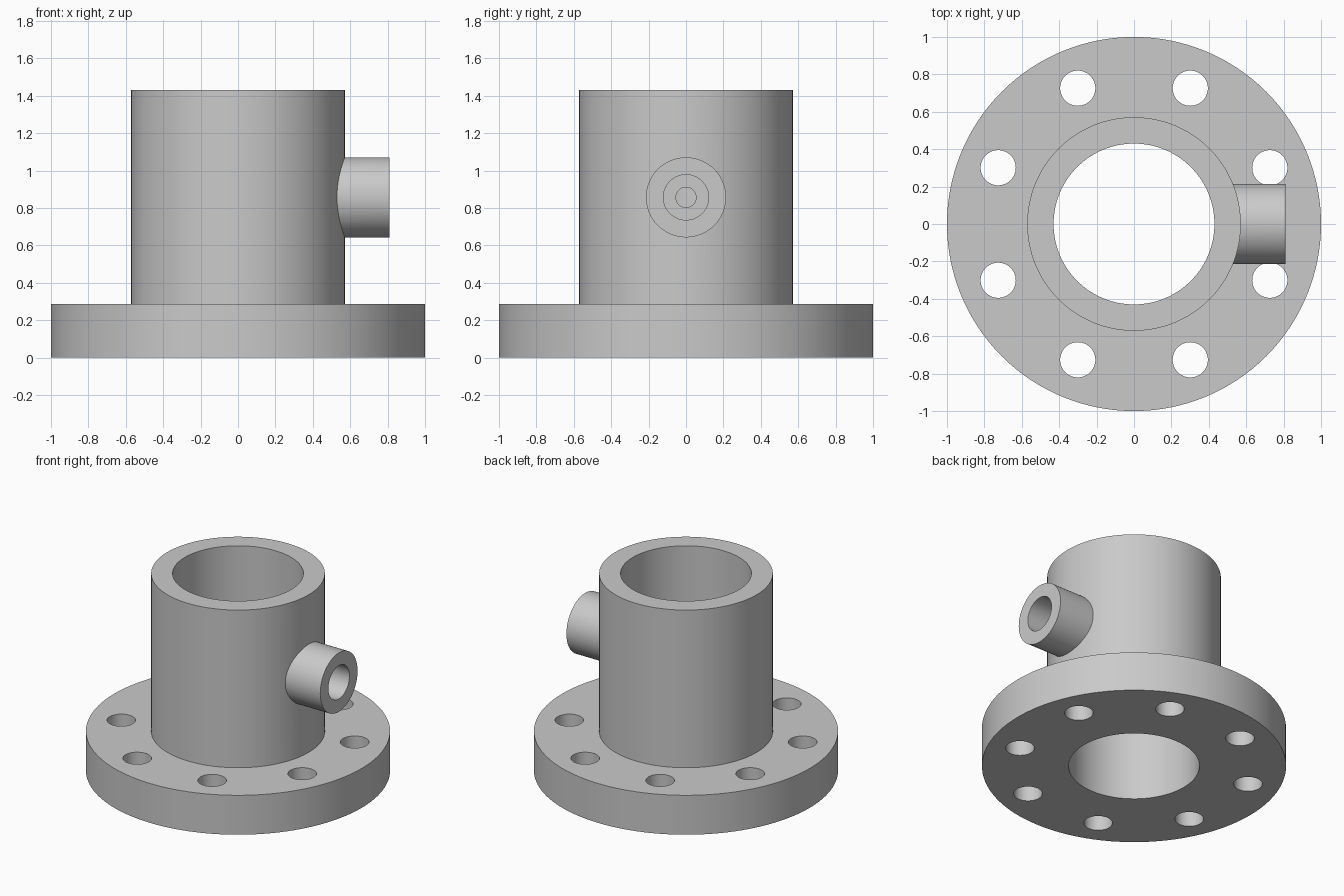
import bpy
import bmesh
import math
from mathutils import Matrix, Vector

cube = bpy.data.objects.get("Cube")
if cube:
    bpy.data.objects.remove(cube, do_unlink=True)

# Main sizes
FLANGE_R, FLANGE_H = 1.0, 0.286
TUBE_R, BORE_R, TOP = 0.571, 0.43, 1.43
PORT_Z, PORT_R, PORT_END = 0.857, 0.214, 0.81
COUNTERBORE_R, PILOT_R = 0.121, 0.054
BOLT_CIRCLE, BOLT_R, BOLTS = 0.786, 0.094, 8

steel = bpy.data.materials.new("grey metal")
steel.use_nodes = True
grey = (0.59, 0.59, 0.59, 1)
steel.diffuse_color = grey
steel.node_tree.nodes["Principled BSDF"].inputs["Base Color"].default_value = grey


def make_object(name, bm):
    mesh = bpy.data.meshes.new(name)
    bmesh.ops.recalc_face_normals(bm, faces=bm.faces)
    bm.to_mesh(mesh)
    bm.free()
    mesh.materials.append(steel)
    obj = bpy.data.objects.new(name, mesh)
    bpy.context.collection.objects.link(obj)
    return obj


def lathe(name, profile, steps=128):
    """Revolve a closed (radius, height) profile around z."""
    bm = bmesh.new()
    verts = [bm.verts.new((r, 0, z)) for r, z in profile]
    edges = [bm.edges.new((a, b)) for a, b in zip(verts, verts[1:] + verts[:1])]
    bmesh.ops.spin(bm, geom=verts + edges, cent=(0, 0, 0), axis=(0, 0, 1),
                   angle=math.tau, steps=steps, use_merge=True)
    bmesh.ops.remove_doubles(bm, verts=bm.verts, dist=1e-5)
    return make_object(name, bm)


def rod(name, radius, start, end, segments=64):
    """Solid cylinder between two points."""
    start, end = Vector(start), Vector(end)
    axis = end - start
    place = (Matrix.Translation((start + end) / 2)
             @ axis.to_track_quat('Z', 'Y').to_matrix().to_4x4())
    bm = bmesh.new()
    bmesh.ops.create_cone(bm, cap_ends=True, segments=segments, radius1=radius,
                          radius2=radius, depth=axis.length, matrix=place)
    return make_object(name, bm)


def combine(target, tool, operation):
    """Apply a boolean and discard the tool."""
    bpy.context.view_layer.objects.active = target
    mod = target.modifiers.new(operation.lower(), 'BOOLEAN')
    mod.operation = operation
    mod.solver = 'EXACT'
    mod.object = tool
    bpy.ops.object.modifier_apply(modifier=mod.name)
    bpy.data.objects.remove(tool, do_unlink=True)


# Flange and hollow tube in one revolved section
body = lathe("flanged_tube", [
    (BORE_R, 0), (FLANGE_R, 0), (FLANGE_R, FLANGE_H),
    (TUBE_R, FLANGE_H), (TUBE_R, TOP), (BORE_R, TOP)])

# Side port: boss, counterbore and pilot hole into the bore
combine(body, rod("port_boss", PORT_R, (0.48, 0, PORT_Z), (PORT_END, 0, PORT_Z)), 'UNION')
combine(body, rod("counterbore_cutter", COUNTERBORE_R,
                  (TUBE_R, 0, PORT_Z), (1, 0, PORT_Z)), 'DIFFERENCE')
combine(body, rod("pilot_cutter", PILOT_R, (0.3, 0, PORT_Z), (0.9, 0, PORT_Z)), 'DIFFERENCE')

# Ring of bolt holes through the flange
for i in range(BOLTS):
    angle = (i + 0.5) * math.tau / BOLTS
    x, y = BOLT_CIRCLE * math.cos(angle), BOLT_CIRCLE * math.sin(angle)
    combine(body, rod("bolt_cutter", BOLT_R, (x, y, -0.1), (x, y, FLANGE_H + 0.1)), 'DIFFERENCE')

# Smooth the round walls, keep the rims sharp
bpy.ops.object.select_all(action='DESELECT')
body.select_set(True)
bpy.context.view_layer.objects.active = body
bpy.ops.object.shade_smooth_by_angle(angle=math.radians(30))
